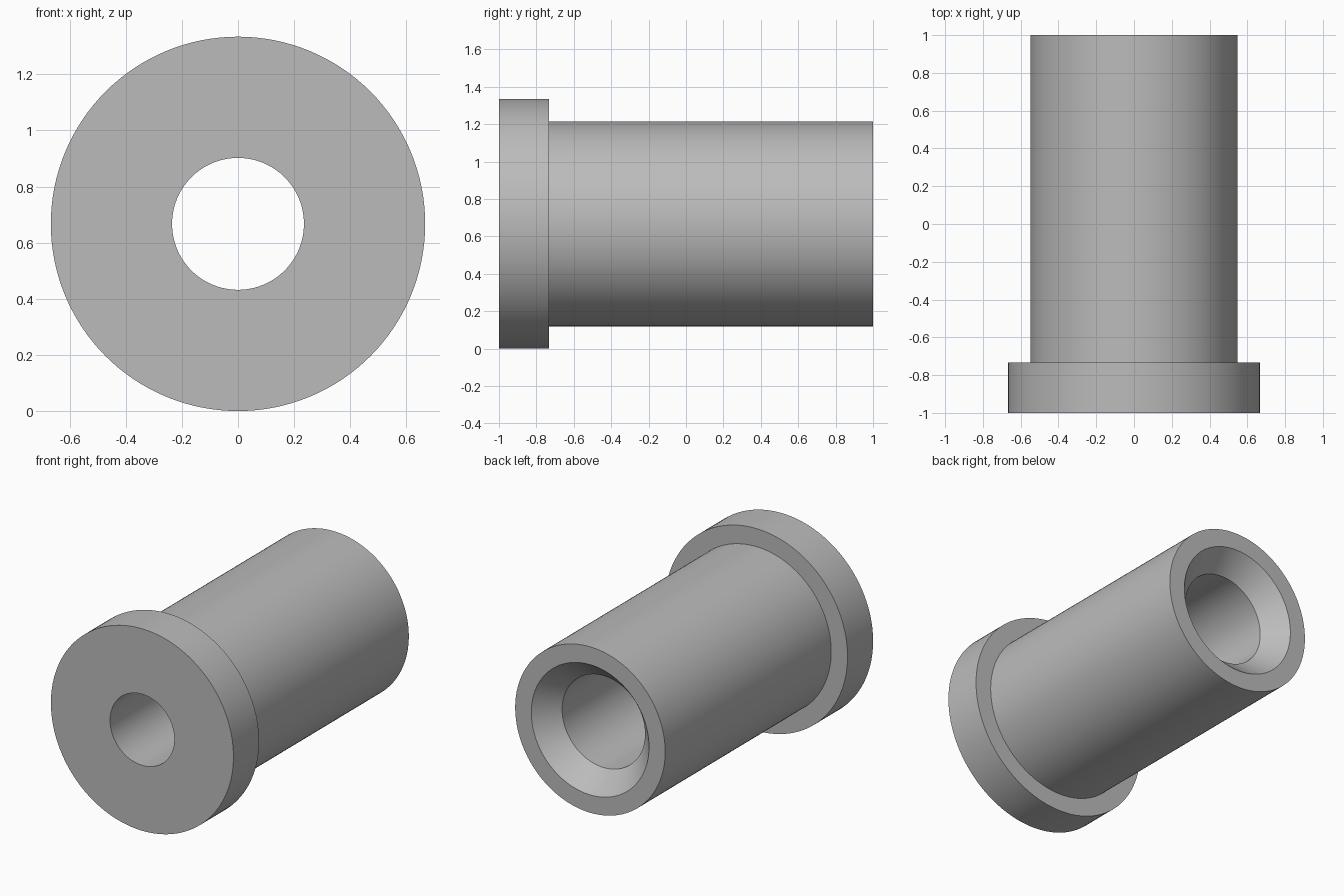
import bpy, bmesh, math
from mathutils import Vector, Matrix

default = bpy.data.objects.get("Cube")
if default:
    bpy.data.objects.remove(default, do_unlink=True)

FLANGE_R = 0.667
SEGMENTS = 128

# Plain grey metal
grey = bpy.data.materials.new("plain_grey")
grey.use_nodes = True
grey.diffuse_color = (0.5, 0.5, 0.5, 1)
grey.node_tree.nodes["Principled BSDF"].inputs["Base Color"].default_value = (0.5, 0.5, 0.5, 1)

# Closed section of the sleeve: (radius, y)
section = [
    (0.235, -1.0), (FLANGE_R, -1.0),       # front face
    (FLANGE_R, -0.733), (0.548, -0.733),   # flange rim and shoulder
    (0.548, 1.0), (0.43, 1.0),             # barrel and rear lip
    (0.303, 0.86),                         # countersink
    (0.303, -0.07), (0.235, -0.07),        # wide bore stepping to narrow bore
]

# Revolve the section around the y axis
bm = bmesh.new()
verts = [bm.verts.new((r, y, 0)) for r, y in section]
edges = [bm.edges.new((a, b)) for a, b in zip(verts, verts[1:] + verts[:1])]
bmesh.ops.spin(bm, geom=verts + edges, cent=Vector(), axis=Vector((0, 1, 0)),
               angle=math.tau, steps=SEGMENTS, use_duplicate=False)
bmesh.ops.remove_doubles(bm, verts=bm.verts, dist=0.0001)
bmesh.ops.recalc_face_normals(bm, faces=bm.faces)
bmesh.ops.transform(bm, matrix=Matrix.Translation((0, 0, FLANGE_R)), verts=bm.verts)

mesh = bpy.data.meshes.new("flanged_sleeve")
bm.to_mesh(mesh)
bm.free()
mesh.materials.append(grey)

sleeve = bpy.data.objects.new("flanged_sleeve", mesh)
bpy.context.collection.objects.link(sleeve)

# Smooth walls with crisp rims
bpy.ops.object.select_all(action="DESELECT")
sleeve.select_set(True)
bpy.context.view_layer.objects.active = sleeve
bpy.ops.object.shade_smooth_by_angle(angle=math.radians(30))
